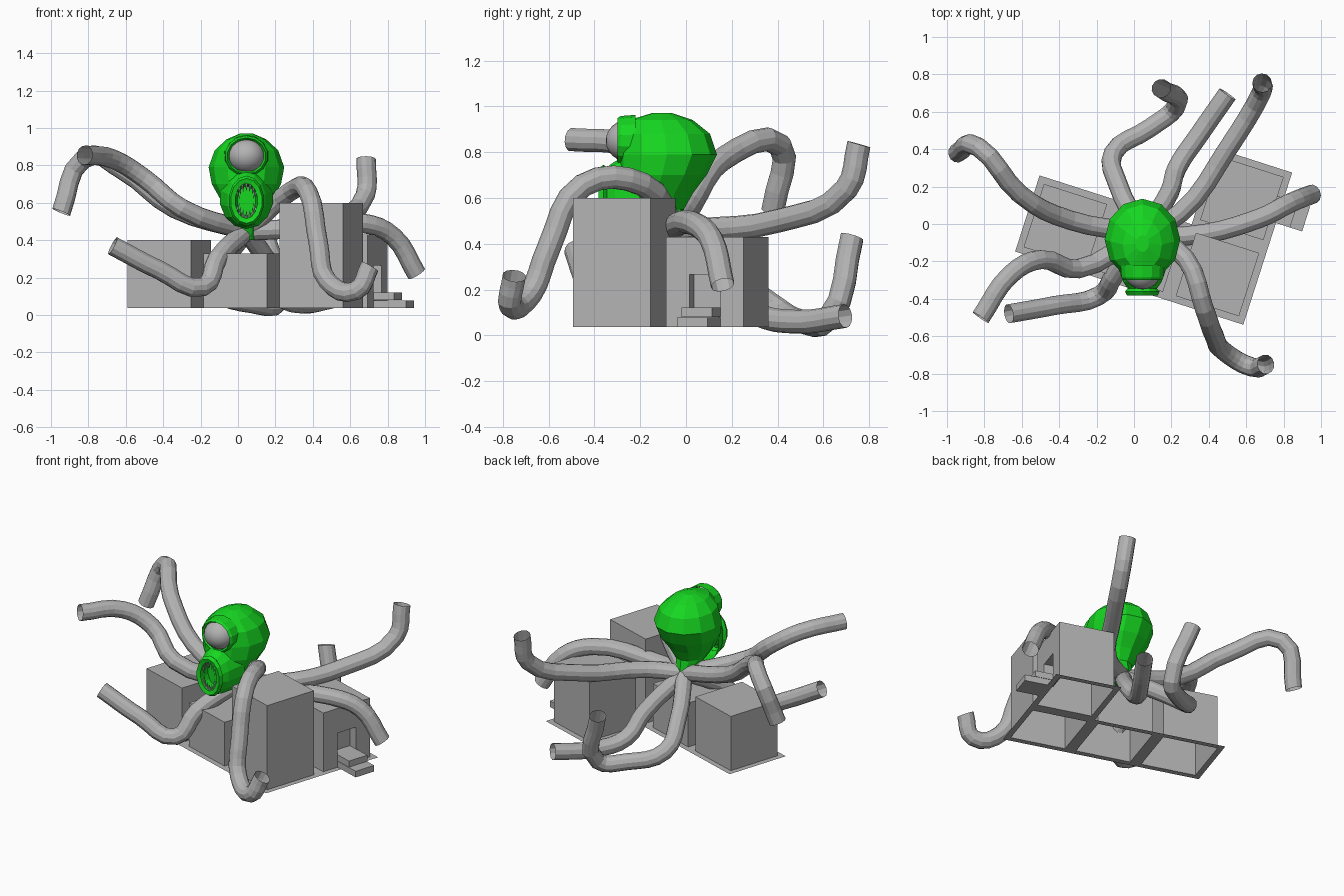
import bpy, bmesh, math
from mathutils import Vector, Matrix

if "Cube" in bpy.data.objects:
    bpy.data.objects.remove(bpy.data.objects["Cube"])

def material(name, rgb):
    m = bpy.data.materials.new(name)
    m.diffuse_color = (*rgb, 1)
    m.use_nodes = True
    m.node_tree.nodes["Principled BSDF"].inputs["Base Color"].default_value = m.diffuse_color
    return m

GREY = material("grey", (0.45, 0.45, 0.45))
GREEN = material("green", (0.008, 0.68, 0.015))
CX = 0.045                                   # head axis

def make(name, bm, mat, smooth=False):
    me = bpy.data.meshes.new(name)
    bmesh.ops.remove_doubles(bm, verts=bm.verts, dist=1e-5)
    bm.to_mesh(me)
    bm.free()
    me.materials.append(mat)
    for p in me.polygons:
        p.use_smooth = smooth
    ob = bpy.data.objects.new(name, me)
    bpy.context.collection.objects.link(ob)
    return ob

def ring(axis, a, b, ra, rb, n, turn=0.0):
    """Ellipse round the head axis: level (axis z) or upright (axis y)."""
    out = []
    for i in range(n):
        t = 2 * math.pi * (i + turn) / n
        x, s = CX + ra * math.cos(t), b + rb * math.sin(t)
        out.append((x, s, a) if axis == 'z' else (x, a, s))
    return out

def loft(rings, cap_start=True, cap_end=True):
    bm = bmesh.new()
    vs = [[bm.verts.new(p) for p in r] for r in rings]
    n = len(vs[0])
    for a, b in zip(vs, vs[1:]):
        for i in range(n):
            j = (i + 1) % n
            bm.faces.new((a[i], a[j], b[j], b[i]))
    if cap_start:
        bm.faces.new(vs[0][::-1])
    if cap_end:
        bm.faces.new(vs[-1])
    bmesh.ops.recalc_face_normals(bm, faces=bm.faces)
    return bm

# ---- tentacles: open tubes along smooth paths from a shared hub
HUB = (CX, -0.05, 0.45)
def tentacle(name, *pts):
    cu = bpy.data.curves.new("tentacle_" + name, 'CURVE')
    cu.dimensions = '3D'
    cu.resolution_u = 4
    cu.bevel_depth = 0.052
    cu.bevel_resolution = 4
    cu.use_fill_caps = False
    sp = cu.splines.new('BEZIER')
    sp.use_smooth = False
    sp.bezier_points.add(len(pts))
    for bp, p in zip(sp.bezier_points, [HUB, *pts]):
        bp.co = p
        bp.handle_left_type = bp.handle_right_type = 'AUTO'
    cu.materials.append(GREY)
    ob = bpy.data.objects.new("tentacle_" + name, cu)
    bpy.context.collection.objects.link(ob)
    bpy.ops.object.select_all(action='DESELECT')
    ob.select_set(True)
    bpy.context.view_layer.objects.active = ob
    bpy.ops.object.convert(target='MESH')

tentacle("left_back", (-.34, .02, .57), (-.61, .16, .77), (-.83, .41, .83), (-.945, .38, .55))
tentacle("left_high", (-.3, -.24, .57), (-.5, -.19, .73), (-.66, -.27, .83), (-.82, -.5, .855))
tentacle("left_low", (-.11, -.28, .3), (-.19, -.385, .15), (-.42, -.435, .24), (-.67, -.48, .37))
tentacle("right_front", (.28, -.19, .66), (.375, -.45, .655), (.43, -.6, .38),
         (.48, -.68, .18), (.63, -.765, .13), (.705, -.75, .26))
tentacle("right_side", (.27, -.065, .46), (.67, .03, .49), (.83, .11, .42), (.955, .16, .22))
tentacle("right_back_high", (.25, .06, .46), (.5, .4, .5), (.68, .7, .64), (.685, .755, .835))
tentacle("right_back_low", (.19, .17, .23), (.23, .3, .1), (.35, .48, .06), (.5, .695, .085))
tentacle("back", (-.085, .21, .26), (-.11, .38, .13), (.08, .51, .06), (.22, .62, .07), (.145, .725, .43))

# ---- head: stacked low-poly sections (z, centre y, half width, half depth)
HEAD = [(.40, -.06, .045, .05), (.48, -.07, .06, .07), (.55, -.13, .095, .12),
        (.62, -.13, .14, .16), (.70, -.105, .185, .195), (.79, -.083, .202, .218),
        (.88, -.093, .17, .198), (.94, -.11, .105, .14), (.97, -.105, .035, .045)]
make("head", loft([ring('z', *s, 12) for s in HEAD]), GREEN)

# ---- snout with lips and a hollow mouth (y, centre z, half width, half height)
SNOUT = [(-.20, .63, .145, .17), (-.31, .615, .105, .145), (-.345, .61, .08, .125),
         (-.36, .61, .095, .135), (-.382, .61, .085, .12), (-.375, .61, .06, .095),
         (-.31, .61, .05, .08)]
make("snout", loft([ring('y', *s, 14, 0.5) for s in SNOUT], cap_start=False), GREEN)

# ---- teeth: small spikes round the upper and lower lip
bm = bmesh.new()
for side in (1, -1):
    for k in range(7):
        t = math.radians(30 + 20 * k)
        base = Vector((CX + 0.058 * math.cos(t), -0.365, 0.61 + side * 0.09 * math.sin(t)))
        aim = Vector((CX, -0.365, 0.61)) - base
        aim = Vector((aim.x * 0.4, 0, aim.z)).normalized()
        rot = aim.to_track_quat('Z', 'Y').to_matrix().to_4x4()
        bmesh.ops.create_cone(bm, cap_ends=False, segments=5, radius1=0.008, radius2=0.0005,
                              depth=0.04, matrix=Matrix.Translation(base + aim * 0.018) @ rot)
make("teeth", bm, GREY)

# ---- single eye and its socket rim
bm = bmesh.new()
bmesh.ops.create_uvsphere(bm, u_segments=20, v_segments=12, radius=0.1,
                          matrix=Matrix.Translation((CX, -0.25, 0.85)) @ Matrix.Rotation(math.pi / 2, 4, 'X')
                          @ Matrix.Diagonal((1, 0.93, 1, 1)))
make("eye", bm, GREY, True)
RIM = [(-.22, .12), (-.285, .115), (-.30, .104), (-.28, .09)]
make("eye_socket", loft([ring('y', y, .85, r, r * .94, 14, 0.5) for y, r in RIM], False, False), GREEN)

# ---- hollow block houses on an L-shaped frame, turned about z
TURN = Matrix.Rotation(math.radians(-17.8), 4, 'Z')
CELL, GAP, Z0 = 0.427, 0.036, 0.037
def quad(bm, *pts):
    bm.faces.new([bm.verts.new(TURN @ Vector(p)) for p in pts])

def box(bm, u0, u1, v0, v1, z0, z1, bottom=False, right=True):
    quad(bm, (u0, v0, z1), (u1, v0, z1), (u1, v1, z1), (u0, v1, z1))
    quad(bm, (u0, v0, z0), (u1, v0, z0), (u1, v0, z1), (u0, v0, z1))
    quad(bm, (u1, v1, z0), (u0, v1, z0), (u0, v1, z1), (u1, v1, z1))
    quad(bm, (u0, v1, z0), (u0, v0, z0), (u0, v0, z1), (u0, v1, z1))
    if right:
        quad(bm, (u1, v0, z0), (u1, v1, z0), (u1, v1, z1), (u1, v0, z1))
    if bottom:
        quad(bm, (u0, v1, z0), (u1, v1, z0), (u1, v0, z0), (u0, v0, z0))

HOUSES = [("left_block", 0, 0, 0.40), ("middle_block", 1, 0, 0.33),
          ("tall_block", 2, 0, 0.60), ("door_block", 2, 1, 0.43)]
frame = bmesh.new()
for name, i, j, top in HOUSES:
    a, c = -0.56 + i * CELL, -0.334 + j * CELL
    b, d = a + CELL, c + CELL
    u0, u1, v0, v1 = a + GAP, b - GAP, c + GAP, d - GAP
    outer = [(a, c), (b, c), (b, d), (a, d)]
    inner = [(u0, v0), (u1, v0), (u1, v1), (u0, v1)]
    for k in range(4):                       # flat border round each open bottom
        m = (k + 1) % 4
        quad(frame, *[(*p, Z0) for p in (outer[k], outer[m], inner[m], inner[k])])
    bm = bmesh.new()
    has_door = name == "door_block"
    box(bm, u0, u1, v0, v1, Z0, top, right=not has_door)
    if has_door:                             # wall pieces around a recessed doorway
        e, f, g, h, r = 0.237, 0.377, 0.12, 0.265, u1 - 0.06
        for y0, y1, z0, z1, u in ((v0, e, Z0, top, u1), (f, v1, Z0, top, u1), (e, f, Z0, g, u1),
                                  (e, f, h, top, u1), (e, f, g, h, r)):
            quad(bm, (u, y0, z0), (u, y1, z0), (u, y1, z1), (u, y0, z1))
        quad(bm, (r, e, g), (u1, e, g), (u1, f, g), (r, f, g))
        quad(bm, (r, f, h), (u1, f, h), (u1, e, h), (r, e, h))
        quad(bm, (r, e, h), (u1, e, h), (u1, e, g), (r, e, g))
        quad(bm, (r, f, g), (u1, f, g), (u1, f, h), (r, f, h))
        for n, (out, low) in enumerate(((0.868, Z0), (0.80, 0.08))):
            st = bmesh.new()
            box(st, u1, out, e, f, low, low + 0.041, bottom=True)
            make("door_step_%d" % (n + 1), st, GREY)
    make(name, bm, GREY)
make("base_frame", frame, GREY)
